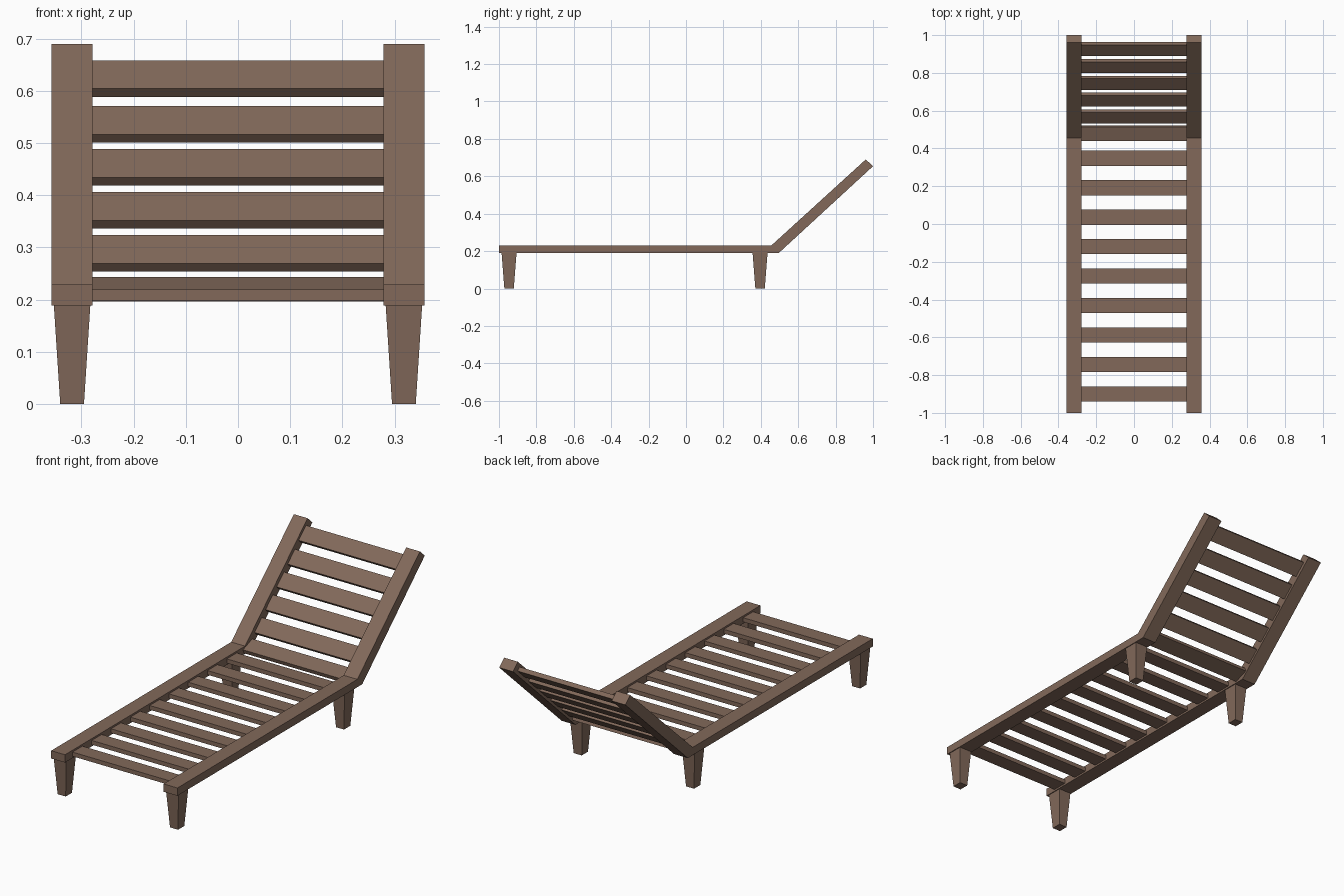
import bpy, bmesh, math
from mathutils import Matrix

if "Cube" in bpy.data.objects:
    bpy.data.objects.remove(bpy.data.objects["Cube"])

wood = bpy.data.materials.new("brown wood")
wood.diffuse_color = (0.223, 0.141, 0.102, 1)
wood.use_nodes = True
wood.node_tree.nodes["Principled BSDF"].inputs["Base Color"].default_value = wood.diffuse_color


def finish(name, bm):
    bmesh.ops.recalc_face_normals(bm, faces=bm.faces)
    me = bpy.data.meshes.new(name)
    bm.to_mesh(me)
    bm.free()
    me.materials.append(wood)
    ob = bpy.data.objects.new(name, me)
    bpy.context.collection.objects.link(ob)
    return ob


def rail(name, profile, x0, x1):
    """Side profile (y, z) extruded across x."""
    bm = bmesh.new()
    face = bm.faces.new([bm.verts.new((x0, y, z)) for y, z in profile])
    ext = bmesh.ops.extrude_face_region(bm, geom=[face])["geom"]
    verts = [v for v in ext if isinstance(v, bmesh.types.BMVert)]
    bmesh.ops.translate(bm, verts=verts, vec=(x1 - x0, 0, 0))
    return finish(name, bm)


def slat(name, y, z, angle):
    bm = bmesh.new()
    bmesh.ops.create_cube(bm, size=1, matrix=Matrix.Translation((0, y, z))
                          @ Matrix.Rotation(angle, 4, 'X')
                          @ Matrix.Diagonal((0.56, 0.08, 0.0215, 1)))
    return finish(name, bm)


def leg(name, x, y):
    """Tapered square leg."""
    bm = bmesh.new()
    bmesh.ops.create_cube(bm, size=1, matrix=Matrix.Translation((x, y, 0.095))
                          @ Matrix.Diagonal((0.07, 0.08, 0.19, 1)))
    for v in bm.verts:
        if v.co.z < 0.05:
            v.co.x = x + (v.co.x - x) * 0.65
            v.co.y = y + (v.co.y - y) * 0.63
    return finish(name, bm)


# Bent side rails and tapered legs
bend_top, bend_low = (0.455, 0.229), (0.495, 0.189)
seat_profile = [(-1, 0.189), bend_low, bend_top, (-1, 0.229)]
back_profile = [bend_low, (1.0, 0.654), (0.961, 0.69), bend_top]
for side, s in (("left", -1), ("right", 1)):
    rail(side + "_seat_rail", seat_profile, s * 0.279, s * 0.357)
    rail(side + "_back_rail", back_profile, s * 0.279, s * 0.357)
    leg(side + "_front_leg", s * 0.318, -0.946)
    leg(side + "_rear_leg", s * 0.318, 0.396)

# Seat slats
for i in range(9):
    slat(f"seat_slat_{i + 1}", -0.9 + i * 0.156, 0.209, 0)

# Half-tilted slat at the bend
slat("bend_slat", 0.48, 0.22, math.radians(20))

# Backrest slats
for i in range(5):
    slat(f"back_slat_{i + 1}", 0.569 + i * 0.0892, 0.2885 + i * 0.0825 + (0.005 if i == 4 else 0),
         math.radians(42.6))
